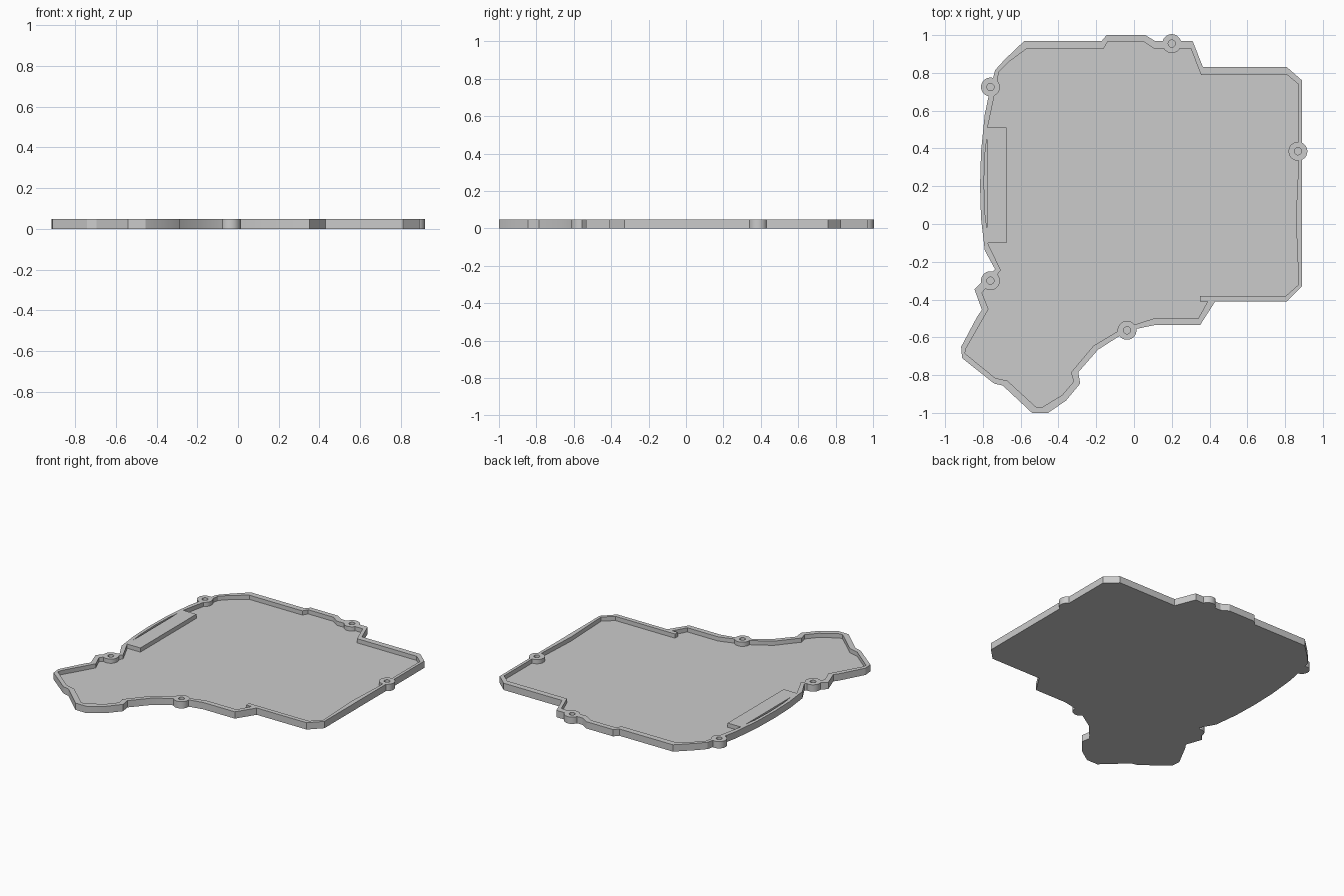
import bpy
import bmesh
import math

HEIGHT = 0.047
FLOOR = 0.018
BOSS_RADIUS = 0.05
HOLE_RADIUS = 0.019

default_cube = bpy.data.objects.get("Cube")
if default_cube:
    bpy.data.objects.remove(default_cube, do_unlink=True)

grey = bpy.data.materials.new("plain grey")
grey.use_nodes = True
grey.diffuse_color = (0.6, 0.6, 0.6, 1)
grey.node_tree.nodes["Principled BSDF"].inputs["Base Color"].default_value = grey.diffuse_color


def prism(name, outline, bottom, top):
    """Extrude a closed outline into a solid between two heights."""
    bm = bmesh.new()
    base = bm.faces.new([bm.verts.new((x, y, bottom)) for x, y in outline])
    extruded = bmesh.ops.extrude_face_region(bm, geom=[base], use_keep_orig=True)
    moved = [v for v in extruded["geom"] if isinstance(v, bmesh.types.BMVert)]
    bmesh.ops.translate(bm, verts=moved, vec=(0, 0, top - bottom))
    bmesh.ops.recalc_face_normals(bm, faces=bm.faces)
    mesh = bpy.data.meshes.new(name)
    bm.to_mesh(mesh)
    bm.free()
    mesh.materials.append(grey)
    obj = bpy.data.objects.new(name, mesh)
    bpy.context.collection.objects.link(obj)
    return obj


def circle(centre, radius, sides):
    """Outline of a round boss or hole."""
    steps = [math.tau * (i + 0.5) / sides for i in range(sides)]
    return [(centre[0] + radius * math.cos(a), centre[1] + radius * math.sin(a)) for a in steps]


def combine(target, tool, operation):
    """Apply a boolean to the target and discard the tool."""
    tool.hide_render = True
    modifier = target.modifiers.new(operation.lower(), "BOOLEAN")
    modifier.operation = operation
    modifier.solver = "EXACT"
    modifier.object = tool
    bpy.context.view_layer.objects.active = target
    bpy.ops.object.modifier_apply(modifier=modifier.name)
    bpy.data.objects.remove(tool, do_unlink=True)


# Outer silhouette, clockwise from the back left corner
outer = [
    (-.58, .97), (-.17, .97), (-.145, 1), (.06, 1), (.11, .97), (.31, .97),
    (.365, .83), (.81, .83), (.89, .76), (.89, -.33), (.81, -.41), (.43, -.41),
    (.35, -.535), (.11, -.535), (-.01, -.56), (-.08, -.595), (-.19, -.665),
    (-.295, -.785), (-.285, -.845), (-.36, -.935), (-.455, -1), (-.54, -1),
    (-.695, -.855), (-.74, -.845), (-.91, -.71), (-.915, -.65), (-.83, -.49),
    (-.805, -.455), (-.845, -.345), (-.735, -.24), (-.79, -.14), (-.81, .03),
    (-.815, .2), (-.81, .38), (-.79, .58), (-.765, .7), (-.735, .815),
    (-.685, .87),
]

# Recess outline; the square step on the left leaves a solid ledge
inner = [
    (-.565, .93), (-.16, .93), (-.14, .965), (.05, .965), (.105, .93), (.3, .93),
    (.355, .79), (.81, .79), (.87, .74), (.87, .3), (.857, .03), (.872, -.32),
    (.805, -.38), (.35, -.38), (.35, -.41), (.39, -.41), (.34, -.5), (.105, -.5),
    (-.065, -.555), (-.215, -.645), (-.333, -.785), (-.32, -.835), (-.38, -.905),
    (-.49, -.972), (-.515, -.972), (-.67, -.83), (-.735, -.815), (-.895, -.685),
    (-.89, -.66), (-.77, -.45), (-.805, -.365), (-.705, -.245), (-.775, -.1),
    (-.675, -.1), (-.675, .51), (-.775, .51), (-.735, .7), (-.715, .805),
    (-.66, .86),
]

# Narrow crescent pocket between the ledge and the rim
crescent = [
    (-.778, .46), (-.789, .37), (-.794, .22), (-.789, .06), (-.778, -.03),
]

boss_centres = [(.2, .955), (-.76, .725), (.868, .385), (-.76, -.3), (-.037, -.563)]

# Tray with a raised rim
tray = prism("tray", outer, 0, HEIGHT)
combine(tray, prism("recess_cutter", inner, FLOOR, HEIGHT * 2), "DIFFERENCE")
combine(tray, prism("pocket_cutter", crescent, FLOOR, HEIGHT * 2), "DIFFERENCE")

# Screw bosses with blind holes
for centre in boss_centres:
    combine(tray, prism("boss", circle(centre, BOSS_RADIUS, 32), 0, HEIGHT), "UNION")
for centre in boss_centres:
    hole = prism("hole_cutter", circle(centre, HOLE_RADIUS, 24), FLOOR, HEIGHT * 2)
    combine(tray, hole, "DIFFERENCE")

# Smooth the curved walls, keep the corners crisp
bpy.ops.object.select_all(action="DESELECT")
tray.select_set(True)
bpy.context.view_layer.objects.active = tray
bpy.ops.object.shade_smooth_by_angle(angle=math.radians(25))
